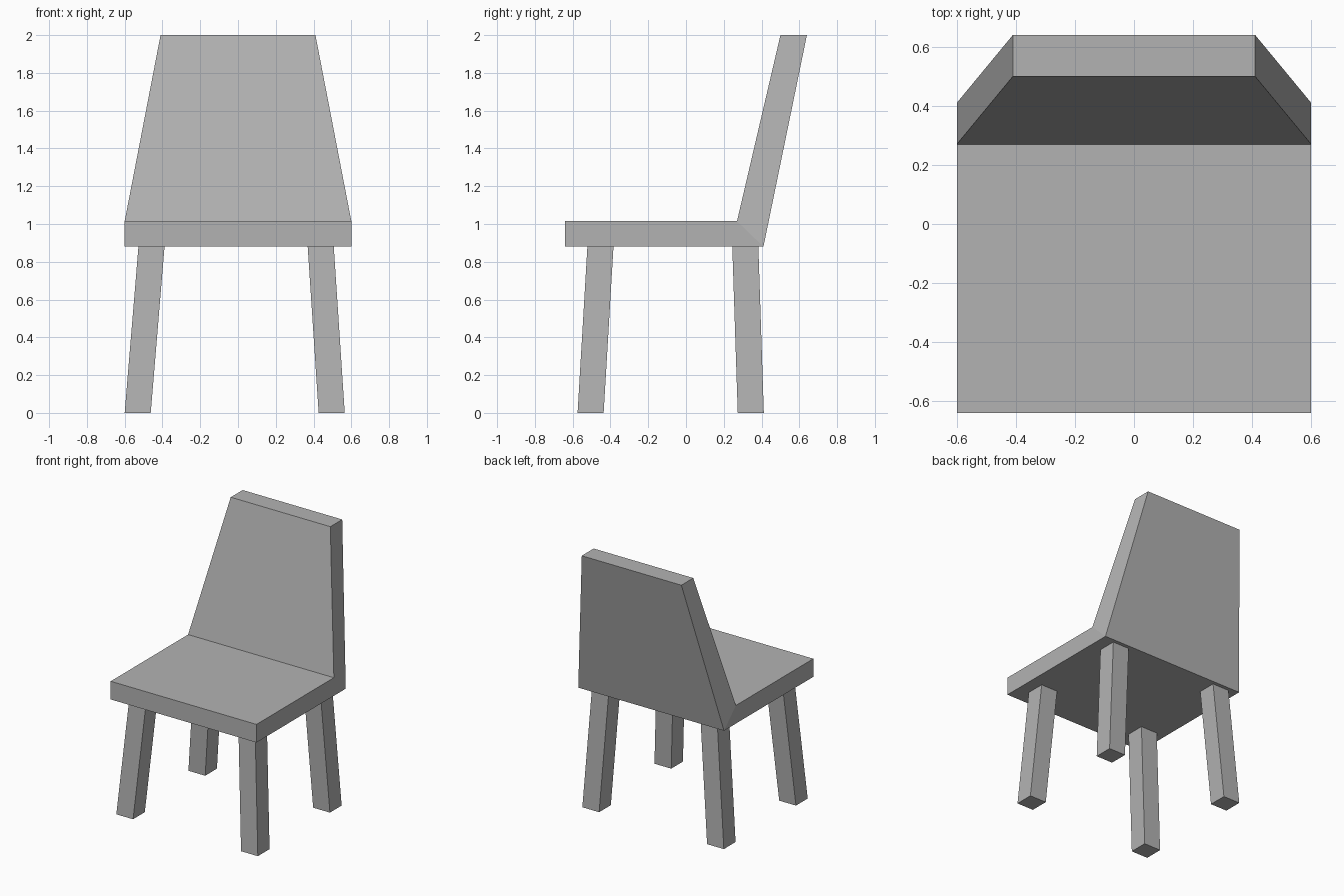
import bpy

if "Cube" in bpy.data.objects:
    bpy.data.objects.remove(bpy.data.objects["Cube"])

grey = bpy.data.materials.new("plain grey")
grey.diffuse_color = (0.45, 0.45, 0.45, 1)
grey.use_nodes = True
grey.node_tree.nodes["Principled BSDF"].inputs["Base Color"].default_value = grey.diffuse_color


def make_object(name, verts, faces):
    mesh = bpy.data.meshes.new(name)
    mesh.from_pydata(verts, [], faces)
    mesh.materials.append(grey)
    obj = bpy.data.objects.new(name, mesh)
    bpy.context.collection.objects.link(obj)
    return obj


# Seat and backrest: one bent slab, side profile as (half width, y, z)
profile = [(0.6, -0.64, 0.88), (0.6, 0.41, 0.88), (0.41, 0.64, 2.0),
           (0.41, 0.5, 2.0), (0.6, 0.27, 1.015), (0.6, -0.64, 1.015)]
n = len(profile)
verts = [(s * w, y, z) for s in (-1, 1) for w, y, z in profile]
sides = [(0, 5, 4, 1), (1, 4, 3, 2)]
faces = sides + [tuple(i + n for i in reversed(f)) for f in sides]
faces += [(i, (i + 1) % n, (i + 1) % n + n, i + n) for i in range(n)]
make_object("seat_and_back", verts, faces)


# Legs: square bars that splay from the seat down to the floor
def leg(name, foot, top, size=0.138, height=0.88):
    h = size / 2
    corners = [(-h, -h), (h, -h), (h, h), (-h, h)]
    v = [(c[0] + dx, c[1] + dy, z) for c, z in ((foot, 0), (top, height))
         for dx, dy in corners]
    f = [(3, 2, 1, 0), (4, 5, 6, 7)]
    f += [(i, (i + 1) % 4, (i + 1) % 4 + 4, i + 4) for i in range(4)]
    make_object(name, v, f)


for side, foot_x, top_x in (("left", -0.531, -0.458), ("right", 0.496, 0.438)):
    for end, foot_y, top_y in (("front", -0.505, -0.453), ("back", 0.343, 0.314)):
        leg(f"{end}_{side}_leg", (foot_x, foot_y), (top_x, top_y))
